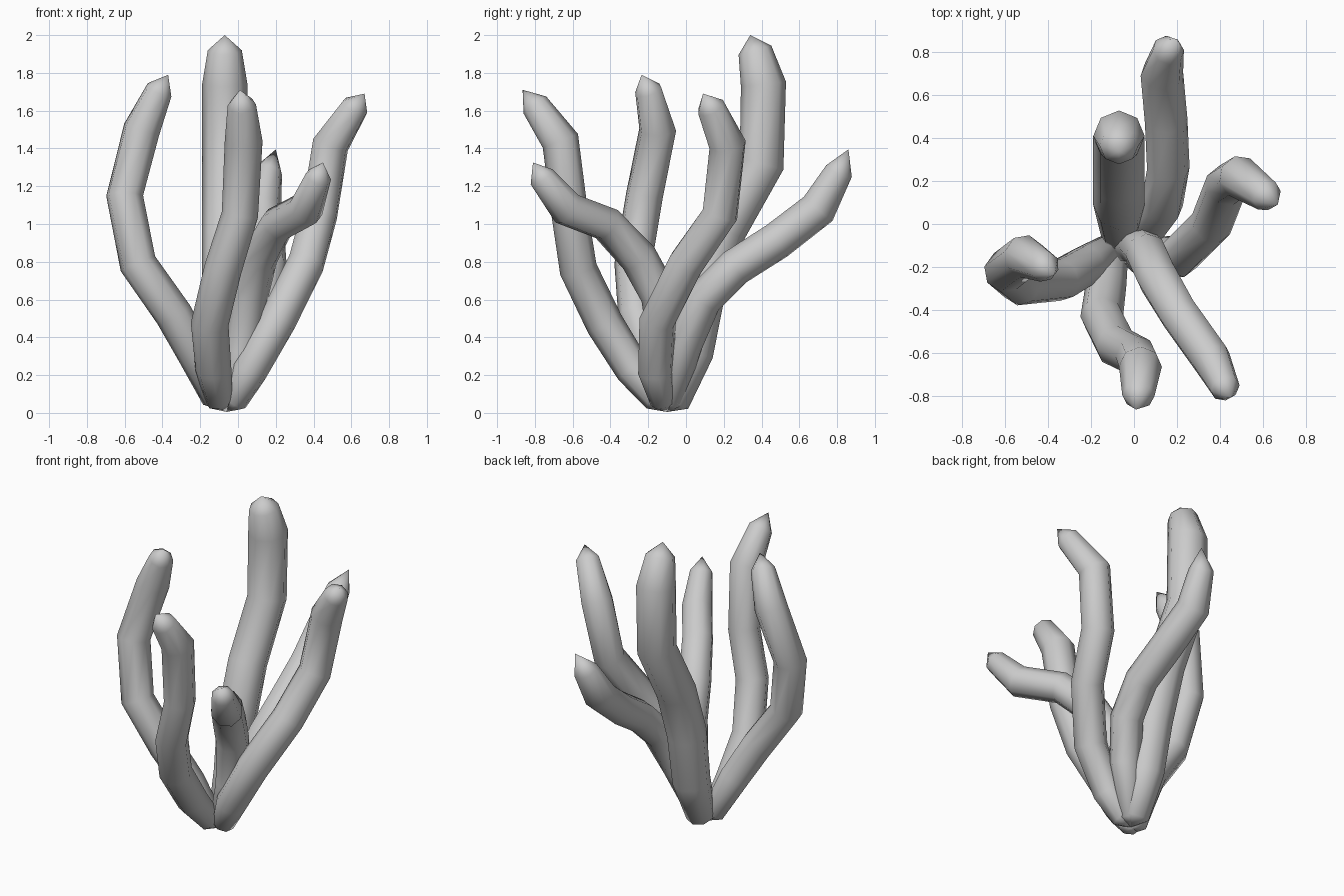
import bpy, bmesh, math
from mathutils import Vector

SIDES = 8
BASE = (-0.06, -0.10, 0.005, 0.0)      # shared root of every branch


def branch(name, pts):
    """Round tapering tube through (x, y, z, radius); radius 0 closes to a point."""
    pts = [BASE] + pts
    pos = [Vector(p[:3]) for p in pts]
    bm = bmesh.new()
    rings = []
    u = Vector((1, 0, 0))
    for i, p in enumerate(pts):
        t = (pos[min(i + 1, len(pos) - 1)] - pos[i]).normalized() \
            + (pos[i] - pos[max(i - 1, 0)]).normalized()
        t.normalize()
        u = (u - t * u.dot(t)).normalized()
        v = t.cross(u)
        if p[3] == 0:
            rings.append([bm.verts.new(pos[i])])
            continue
        rings.append([bm.verts.new(pos[i] + p[3] * (u * math.cos(a) + v * math.sin(a)))
                      for a in (2 * math.pi * k / SIDES for k in range(SIDES))])
    for a, b in zip(rings, rings[1:]):
        for k in range(SIDES):
            n = (k + 1) % SIDES
            if len(a) == 1:
                bm.faces.new((a[0], b[n], b[k]))
            elif len(b) == 1:
                bm.faces.new((a[k], a[n], b[0]))
            else:
                bm.faces.new((a[k], a[n], b[n], b[k]))
    bmesh.ops.recalc_face_normals(bm, faces=bm.faces)
    for f in bm.faces:
        f.smooth = True
    me = bpy.data.meshes.new(name)
    bm.to_mesh(me)
    bm.free()
    ob = bpy.data.objects.new(name, me)
    bpy.context.collection.objects.link(ob)


# tall rear branch
branch("tall_branch", [
    (-0.06, -0.07, 0.06, .09), (-0.06, 0.03, 0.32, .115), (-0.07, 0.09, 0.65, .12),
    (-0.07, 0.20, 0.97, .12), (-0.07, 0.40, 1.32, .12), (-0.07, 0.41, 1.74, .12),
    (-0.07, 0.365, 1.92, .09), (-0.07, 0.34, 2.0, 0)])

# branch reaching to the back
branch("back_branch", [
    (-0.04, -0.08, 0.06, .07), (0.06, -0.01, 0.36, .095), (0.13, 0.09, 0.60, .1),
    (0.16, 0.26, 0.77, .1), (0.15, 0.48, 0.91, .1), (0.13, 0.70, 1.08, .1),
    (0.16, 0.81, 1.28, .075), (0.20, 0.86, 1.395, 0)])

# right branch
branch("right_branch", [
    (-0.02, -0.12, 0.06, .07), (0.06, -0.16, 0.22, .095), (0.21, -0.15, 0.49, .1),
    (0.36, 0.0, 0.79, .1), (0.43, 0.18, 1.05, .1), (0.49, 0.22, 1.42, .1),
    (0.62, 0.13, 1.62, .075), (0.67, 0.09, 1.69, 0)])

# left branch
branch("left_branch", [
    (-0.12, -0.12, 0.08, .075), (-0.22, -0.19, 0.30, .095), (-0.34, -0.26, 0.52, .1),
    (-0.53, -0.28, 0.79, .1), (-0.60, -0.22, 1.15, .1), (-0.51, -0.15, 1.50, .1),
    (-0.415, -0.20, 1.71, .073), (-0.37, -0.235, 1.79, 0)])

# front branch
branch("front_branch", [
    (-0.10, -0.15, 0.07, .075), (-0.13, -0.28, 0.23, .095), (-0.15, -0.43, 0.47, .1),
    (-0.08, -0.57, 0.76, .1), (0.01, -0.615, 1.05, .097), (0.03, -0.665, 1.44, .1),
    (0.02, -0.80, 1.63, .075), (0.01, -0.865, 1.71, 0)])

# short front right branch
branch("front_right_branch", [
    (-0.04, -0.12, 0.07, .07), (0.02, -0.10, 0.32, .095), (0.06, -0.14, 0.62, .1),
    (0.11, -0.25, 0.82, .1), (0.21, -0.42, 1.0, .095), (0.36, -0.63, 1.08, .095),
    (0.425, -0.765, 1.25, .07), (0.45, -0.81, 1.325, 0)])
